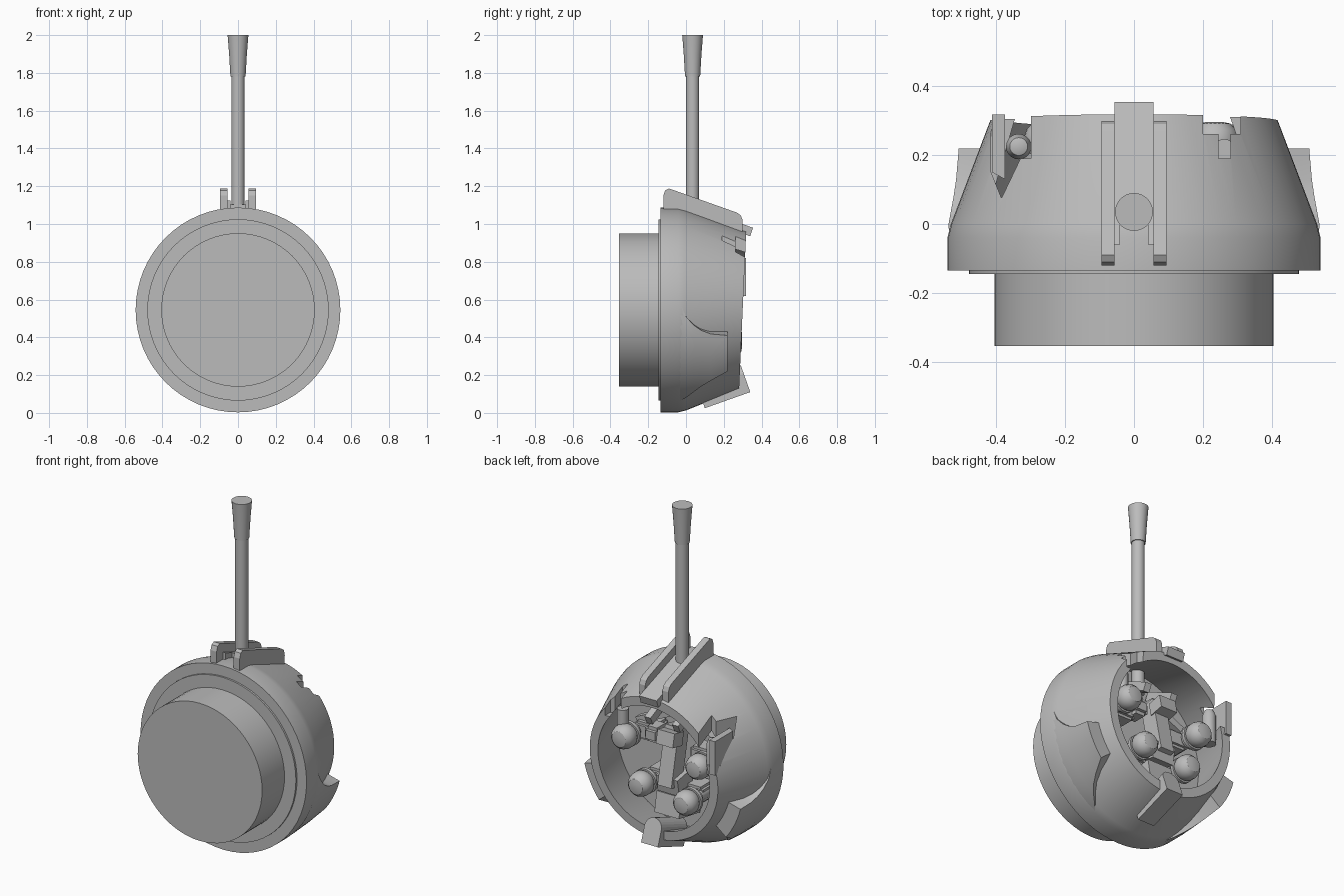
import bpy
import bmesh
import math
from mathutils import Matrix, Vector

if "Cube" in bpy.data.objects:
    bpy.data.objects.remove(bpy.data.objects["Cube"], do_unlink=True)

grey = bpy.data.materials.new("plain_grey")
grey.use_nodes = True
COLOUR = (0.5, 0.5, 0.5, 1)
grey.diffuse_color = COLOUR
grey.node_tree.nodes["Principled BSDF"].inputs["Base Color"].default_value = COLOUR
MID = 0.545  # height of the housing axis


def finish(name, bm, smooth=False):
    bmesh.ops.remove_doubles(bm, verts=bm.verts, dist=1e-5)
    bmesh.ops.recalc_face_normals(bm, faces=bm.faces)
    for f in bm.faces:
        f.smooth = smooth
    for e in bm.edges:
        e.smooth = len(e.link_faces) == 2 and e.calc_face_angle() < math.radians(30)
    mesh = bpy.data.meshes.new(name)
    bm.to_mesh(mesh)
    bm.free()
    mesh.materials.append(grey)
    ob = bpy.data.objects.new(name, mesh)
    bpy.context.collection.objects.link(ob)
    return ob


def bridge(bm, rings, closed=False):
    n = len(rings[0])
    pairs = zip(rings, rings[1:] + rings[:1]) if closed else zip(rings, rings[1:])
    for a, b in pairs:
        for i in range(n):
            j = (i + 1) % n
            bm.faces.new((a[i], a[j], b[j], b[i]))


def lathe(name, profile, origin, along_y=False, n=32, shear=0):
    """Revolve (height, radius) points about z, or about y."""
    bm = bmesh.new()
    rings = []
    for h, r in profile:
        ring = []
        for i in range(n):
            a = math.tau * i / n
            c, s = r * math.cos(a), r * math.sin(a)
            lean = shear * s if h > 0.2 else 0
            p = (c, h + lean, s) if along_y else (c, s, h)
            ring.append(bm.verts.new(Vector(p) + Vector(origin)))
        rings.append(ring)
    bridge(bm, rings)
    bmesh.ops.dissolve_degenerate(bm, dist=1e-6, edges=bm.edges)
    return finish(name, bm, True)


def prism(name, pts, lo, hi, axis):
    """Extrude an outline along x, y or z."""
    place = {"x": lambda a, b, c: (c, a, b),
             "y": lambda a, b, c: (a, c, b),
             "z": lambda a, b, c: (a, b, c)}[axis]
    bm = bmesh.new()
    rings = [[bm.verts.new(place(a, b, c)) for a, b in pts] for c in (lo, hi)]
    bridge(bm, rings)
    for ring in rings:
        bm.faces.new(ring)
    return finish(name, bm)


def box(name, centre, size, tilt=0, axis="X", bevel=0):
    bm = bmesh.new()
    bmesh.ops.create_cube(bm, size=1)
    bmesh.ops.scale(bm, vec=size, verts=bm.verts)
    if bevel:
        bmesh.ops.bevel(bm, geom=bm.edges[:], offset=bevel, segments=2, affect="EDGES")
    m = Matrix.Translation(centre) @ Matrix.Rotation(math.radians(tilt), 4, axis)
    bmesh.ops.transform(bm, matrix=m, verts=bm.verts)
    return finish(name, bm)


# Hollow housing, open at the back
housing = lathe("housing", [(-0.135, 0), (-0.135, 0.542), (-0.04, 0.542), (0, 0.532),
                            (0.3, 0.418), (0.3, 0.365), (0, 0.45), (0, 0)],
                (0, 0, MID), True, 64, 0.045)
# Front step and neck
lathe("front_step", [(-0.146, 0), (-0.146, 0.48), (-0.12, 0.48), (-0.12, 0)],
      (0, 0, MID), True, 64)
lathe("front_neck", [(-0.355, 0), (-0.355, 0.406), (-0.13, 0.406), (-0.13, 0)],
      (0, 0, MID), True, 64)

# Notches in the upper rim
cutters = [
    prism("notch_cutter_right", [(-0.415, 0.4), (-0.415, 0.15), (-0.385, 0.075),
                                 (-0.33, 0.19), (-0.3, 0.19), (-0.3, 0.4)], 0.66, 1.2, "z"),
    prism("notch_cutter_left", [(0.2, 0.4), (0.2, 0.262), (0.245, 0.262), (0.245, 0.19),
                                (0.28, 0.19), (0.28, 0.262), (0.31, 0.262), (0.31, 0.4)],
          0.78, 1.2, "z")]
for cutter in cutters:
    cutter.hide_render = True
    cutter.hide_viewport = True
    cutter.display_type = "WIRE"
    mod = housing.modifiers.new("notch", "BOOLEAN")
    mod.operation = "DIFFERENCE"
    mod.solver = "EXACT"
    mod.object = cutter
prism("notch_plate", [(-0.412, 0.318), (-0.412, 0.15), (-0.375, 0.13), (-0.375, 0.318)],
      0.62, 0.82, "z")

# Side fins wrapped round the lower flanks
for side, label in ((1, "left"), (-1, "right")):
    bm = bmesh.new()
    rings = []
    for y, top, low in ((-0.04, 0.6, 0.06), (0, 0.51, 0.08), (0.04, 0.465, 0.11),
                        (0.08, 0.437, 0.14), (0.13, 0.418, 0.17), (0.22, 0.41, 0.22)):
        outer = 0.54 - 0.06 * max(y, 0)
        inner = 0.53 - 0.4 * max(y, 0) - 0.03
        a0 = math.asin((top - MID) / outer)
        a1 = math.asin((low - MID) / outer)
        arc = [a0 + (a1 - a0) * i / 10 for i in range(11)]
        pts = [(outer, a) for a in arc] + [(inner, a) for a in reversed(arc)]
        rings.append([bm.verts.new((side * r * math.cos(a), y, MID + r * math.sin(a)))
                      for r, a in pts])
    bridge(bm, rings)
    for ring in (rings[0], rings[-1]):
        for i in range(10):
            bm.faces.new((ring[i], ring[i + 1], ring[-2 - i], ring[-1 - i]))
    finish("side_fin_" + label, bm, True)

# Sloping top guide: two rails, a centre strip and its fork arms
for side, label in ((1, "left"), (-1, "right")):
    prism("guide_rail_" + label, [(-0.12, 1.07), (-0.12, 1.15), (-0.11, 1.178), (-0.09, 1.188),
                                  (0.27, 1.06), (0.29, 1.045), (0.3, 1.02), (0.3, 0.96),
                                  (0.2, 0.95)],
          side * 0.056, side * 0.095, "x")
    prism("guide_arm_" + label, [(-0.06, 1.125), (0.01, 1.1), (0.01, 1.055), (-0.06, 1.08)],
          side * 0.04, side * 0.057, "x")
prism("guide_strip", [(0, 1.104), (0.355, 0.98), (0.34, 0.935), (0, 1.055)],
      -0.057, 0.057, "x")

# Upright handle with a flared end
lathe("handle", [(0.85, 0), (0.85, 0.035), (1.78, 0.035), (1.78, 0.04),
                 (1.9, 0.047), (2, 0.055), (2, 0)], (0, 0.035, 0))

# Tilted tab with a rounded top at the bottom of the opening
arch = [(0.055 * math.cos(math.pi * i / 12), 0.095 + 0.055 * math.sin(math.pi * i / 12))
        for i in range(13)]
tab = prism("bottom_tab", [(-0.055, 0), (0.055, 0)] + arch, 0, 0.255, "y")
tab.data.transform(Matrix.Translation((0, 0.1, 0.025))
                   @ Matrix.Rotation(math.radians(19.5), 4, "X"))

# Four knobs on stems inside the opening
knob = [(0, 0.035), (0.16, 0.035), (0.16, 0.055), (0.185, 0.055), (0.185, 0.072),
        (0.205, 0.072), (0.205, 0.062), (0.22, 0.07), (0.25, 0.07), (0.275, 0.062),
        (0.292, 0.045), (0.297, 0.02), (0.297, 0)]
for i, (x, z) in enumerate(((0.235, 0.65), (0.125, 0.4), (-0.25, 0.6), (-0.17, 0.367))):
    lathe(f"knob_{i + 1}", knob, (x, 0, z), True, 24)
    box(f"knob_mount_{i + 1}", (x * 0.75, 0.07, z), (0.14, 0.14, 0.1), bevel=0.015)

# Centre mechanism
box("centre_column", (-0.03, 0.16, 0.58), (0.09, 0.1, 0.34), 12)
box("column_head", (-0.035, 0.2, 0.7), (0.11, 0.09, 0.08), 12)
box("column_foot", (-0.03, 0.15, 0.43), (0.14, 0.13, 0.1), -10)
box("centre_block", (0.1, 0.13, 0.67), (0.1, 0.12, 0.09), bevel=0.02)
box("lower_block", (-0.02, 0.1, 0.28), (0.16, 0.2, 0.12), 10)
for side, label in ((1, "left"), (-1, "right")):
    box("upper_beam_" + label, (side * 0.09, 0.12, 0.82), (0.04, 0.22, 0.05), -25)
    box("cross_beam_" + label, (side * 0.14, 0.08, 0.74), (0.24, 0.05, 0.04), side * 25, "Y")

# Posts under the rim notches
lathe("post_left", [(0.64, 0), (0.64, 0.032), (0.8, 0.032), (0.8, 0)], (0.262, 0.215, 0), n=20)
lathe("post_right", [(0.58, 0), (0.58, 0.037), (0.75, 0.037), (0.78, 0.026), (0.79, 0)],
      (-0.335, 0.225, 0), n=20)
